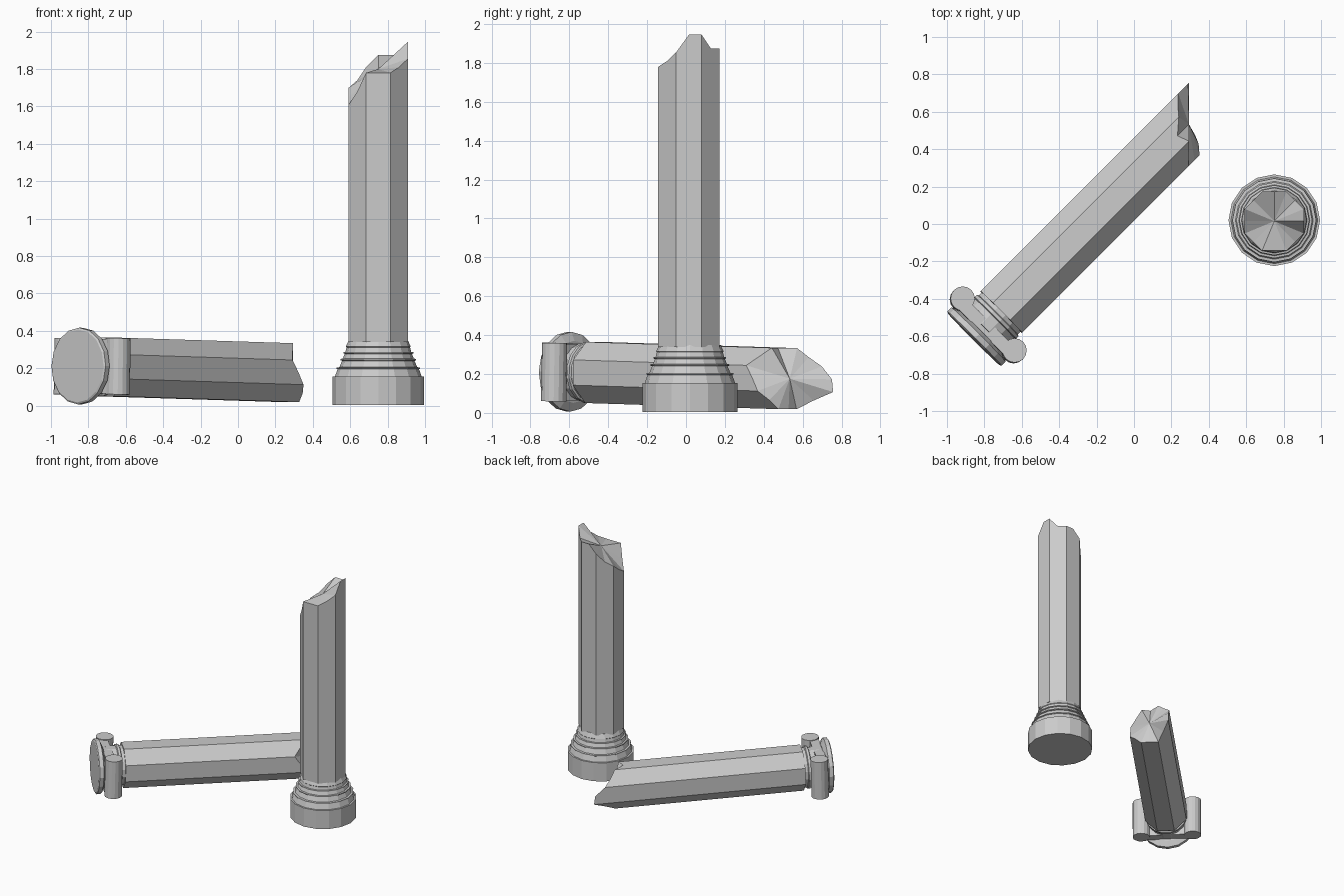
import bpy, bmesh
from math import cos, sin, pi
from mathutils import Matrix, Vector

if "Cube" in bpy.data.objects:
    bpy.data.objects.remove(bpy.data.objects["Cube"])


def finish(name, bm, mat):
    bmesh.ops.recalc_face_normals(bm, faces=bm.faces[:])
    me = bpy.data.meshes.new(name)
    bm.to_mesh(me)
    bm.free()
    ob = bpy.data.objects.new(name, me)
    ob.matrix_world = mat
    bpy.context.collection.objects.link(ob)
    return ob


def broken_shaft(name, mat, bottom, heights, centre, apothem):
    """Octagonal shaft; heights run round the rim, mid-face then corner."""
    bm = bmesh.new()
    low, high = [], []
    for i, h in enumerate(heights):
        a = i * pi / 8
        r = apothem if i % 2 == 0 else apothem / cos(pi / 8)
        low.append(bm.verts.new((r * cos(a), r * sin(a), bottom)))
        high.append(bm.verts.new((r * cos(a), r * sin(a), h)))
    mid = bm.verts.new((0, 0, centre))
    n = len(heights)
    for i in range(n):
        j = (i + 1) % n
        bm.faces.new((low[i], low[j], high[j], high[i]))
        bm.faces.new((high[i], high[j], mid))
    bm.faces.new(low[::-1])
    return finish(name, bm, mat)


def lathe(name, mat, profile, sides, phase=0.0):
    """Closed turned solid from (radius, height) pairs."""
    bm = bmesh.new()
    rings = [[bm.verts.new((r * cos(phase + 2 * pi * k / sides),
                            r * sin(phase + 2 * pi * k / sides), z))
              for k in range(sides)] for r, z in profile]
    for a, b in zip(rings, rings[1:]):
        for k in range(sides):
            j = (k + 1) % sides
            bm.faces.new((a[k], a[j], b[j], b[k]))
    bm.faces.new(rings[0][::-1])
    bm.faces.new(rings[-1])
    return finish(name, bm, mat)


# Standing column
stand = Matrix.Translation((0.75, 0.015, 0))
broken_shaft("standing_shaft", stand, 0.34,
             [1.945, 1.945, 1.875, 1.875, 1.875, 1.81, 1.74, 1.70,
              1.65, 1.61, 1.68, 1.78, 1.78, 1.78, 1.81, 1.855],
             1.80, 0.158)
lathe("column_base", Matrix.Translation((0.75, 0.02, 0)),
      [(0.245, 0.005), (0.245, 0.155), (0.232, 0.155), (0.218, 0.195),
       (0.224, 0.198), (0.224, 0.204), (0.208, 0.206), (0.194, 0.240),
       (0.203, 0.243), (0.203, 0.250), (0.190, 0.252), (0.180, 0.277),
       (0.187, 0.280), (0.187, 0.286), (0.176, 0.288), (0.170, 0.312),
       (0.174, 0.316), (0.158, 0.350)], 16)

# Fallen column frame: local z runs from capital to break, local y is up
axis = Vector((1, 1, -0.0224 * 2 ** 0.5)).normalized()
side = Vector((-1, 1, 0)).normalized()
up = axis.cross(side)
fallen = Matrix((side, up, axis)).transposed().to_4x4()
fallen.translation = (-0.12, 0.12, 0.189)

broken_shaft("fallen_shaft", fallen, -0.835,
             [0.735, 0.66, 0.61, 0.57, 0.495, 0.517, 0.47, 0.424,
              0.47, 0.51, 0.55, 0.571, 0.58, 0.573, 0.65, 0.745],
             0.585, 0.157)

# Capital: neck, connecting band, two scroll rolls and round slab
lathe("capital_neck", fallen,
      [(0.150, -0.96), (0.150, -0.885), (0.160, -0.880), (0.160, -0.862),
       (0.150, -0.857), (0.150, -0.83)], 16, pi / 16)

bm = bmesh.new()
bmesh.ops.create_cube(bm, size=1, matrix=Matrix.Translation((0, 0, -0.955))
                      @ Matrix.Diagonal((0.40, 0.29, 0.07, 1)))
finish("capital_band", bm, fallen)

for label, s in (("left", 1), ("right", -1)):
    roll = fallen @ Matrix.Translation((s * 0.196, 0, -0.933)) @ Matrix.Rotation(pi / 2, 4, 'X')
    lathe("scroll_roll_" + label, roll, [(0.065, -0.15), (0.065, 0.15)], 16)

lathe("capital_slab", fallen,
      [(0.195, -1.042), (0.205, -1.036), (0.205, -1.006), (0.16, -0.985)], 16)
